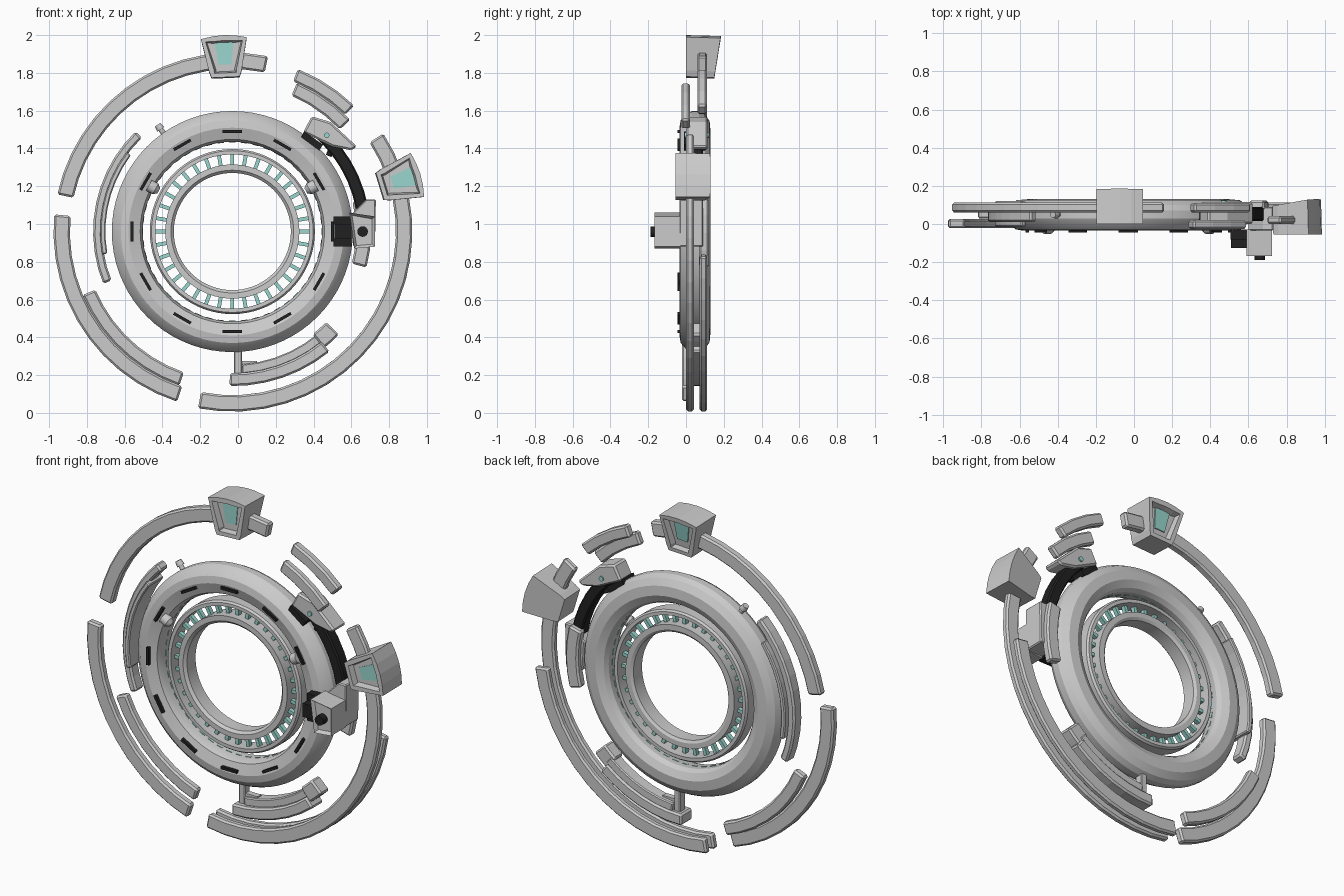
import bpy, bmesh, math
from mathutils import Vector

if "Cube" in bpy.data.objects:
    bpy.data.objects.remove(bpy.data.objects["Cube"])

CX, CZ = -0.03, 0.96          # axis of all rings (runs along y)


def material(name, col):
    m = bpy.data.materials.new(name)
    m.diffuse_color = col
    m.use_nodes = True
    m.node_tree.nodes["Principled BSDF"].inputs["Base Color"].default_value = m.diffuse_color
    return m


TEAL = material("teal", (0.32, 0.68, 0.62, 1))
BLACK = material("black", (0.015, 0.015, 0.015, 1))


def polar(a, u, r, y):
    """Point at angle a (degrees), u along the tangent, r along the radius."""
    c, s = math.cos(math.radians(a)), math.sin(math.radians(a))
    return Vector((CX + r * c + u * s, y, CZ + r * s - u * c))


def finish(name, bm, mat=None, bevel=0.0, smooth=None):
    bmesh.ops.recalc_face_normals(bm, faces=bm.faces)
    me = bpy.data.meshes.new(name)
    bm.to_mesh(me)
    bm.free()
    ob = bpy.data.objects.new(name, me)
    bpy.context.collection.objects.link(ob)
    if mat:
        me.materials.append(mat)
    if bevel:
        b = ob.modifiers.new("bevel", 'BEVEL')
        b.width, b.segments, b.limit_method = bevel, 1, 'ANGLE'
        b.angle_limit = math.radians(40)
    if smooth:
        bpy.ops.object.select_all(action='DESELECT')
        bpy.context.view_layer.objects.active = ob
        ob.select_set(True)
        bpy.ops.object.shade_smooth_by_angle(angle=math.radians(smooth))
    return ob


def sweep(name, profile, a0=0, a1=360, n=72, **kw):
    """Turn an (r, y) profile around the axis from angle a0 to a1."""
    bm = bmesh.new()
    full = a1 - a0 == 360
    rows = [[bm.verts.new(polar(a0 + (a1 - a0) * i / n, 0, r, y)) for r, y in profile]
            for i in range(n if full else n + 1)]
    k = len(profile)
    for i in range(n):
        p, q = rows[i], rows[(i + 1) % len(rows)]
        for j in range(k):
            bm.faces.new((p[j], p[(j + 1) % k], q[(j + 1) % k], q[j]))
    if not full:
        bm.faces.new(rows[0])
        bm.faces.new(rows[-1])
    return finish(name, bm, **kw)


def arc(name, r0, r1, y0, y1, a0, a1, bevel=0.01, **kw):
    n = max(2, round((a1 - a0) / 7))
    return sweep(name, [(r0, y0), (r1, y0), (r1, y1), (r0, y1)], a0, a1, n, bevel=bevel, **kw)


def prism(bm, front, back):
    f = [bm.verts.new(p) for p in front]
    b = [bm.verts.new(p) for p in back]
    n = len(f)
    caps = [bm.faces.new(f), bm.faces.new(b)]
    for i in range(n):
        bm.faces.new((f[i], f[(i + 1) % n], b[(i + 1) % n], b[i]))
    return caps


def plate(name, pts, y0, y1, recess=None, **kw):
    """Extrude an (x, z) outline from y0 to y1, optionally with a sunk front."""
    bm = bmesh.new()
    caps = prism(bm, [(x, y0, z) for x, z in pts], [(x, y1, z) for x, z in pts])
    bmesh.ops.recalc_face_normals(bm, faces=bm.faces)
    if recess:
        bmesh.ops.inset_region(bm, faces=[caps[0]], thickness=recess)
        bmesh.ops.translate(bm, verts=caps[0].verts, vec=(0, recess, 0))
    return finish(name, bm, **kw)


def box(name, x0, x1, y0, y1, z0, z1, **kw):
    return plate(name, [(x0, z0), (x1, z0), (x1, z1), (x0, z1)], y0, y1, **kw)


def blocks(name, count, r0, r1, half, y0, y1, mat, start=0):
    """A ring of equal small blocks in one object."""
    bm = bmesh.new()
    sq = [(-half, r0), (half, r0), (half, r1), (-half, r1)]
    for i in range(count):
        a = start + 360 * i / count
        prism(bm, [polar(a, u, r, y0) for u, r in sq], [polar(a, u, r, y1) for u, r in sq])
    return finish(name, bm, mat=mat)


def rod(name, p, q, r1, r2, mat=None, seg=16):
    d = Vector(q) - Vector(p)
    bm = bmesh.new()
    bmesh.ops.create_cone(bm, cap_ends=True, segments=seg, radius1=r1, radius2=r2, depth=d.length)
    rot = d.to_track_quat('Z', 'Y')
    for v in bm.verts:
        v.co = rot @ v.co + (Vector(p) + Vector(q)) / 2
    return finish(name, bm, mat=mat, smooth=35)


# main ring, its front slots and the teal dashes on its inner wall
sweep("main_ring", [(0.475, 0.015), (0.488, -0.015), (0.55, -0.035), (0.59, -0.028), (0.622, 0.0),
                    (0.638, 0.03), (0.638, 0.07), (0.622, 0.1), (0.585, 0.125), (0.53, 0.13),
                    (0.49, 0.11), (0.475, 0.085)], smooth=25)
blocks("ring_slots", 12, 0.522, 0.538, 0.052, -0.045, 0.0, BLACK)
blocks("inner_wall_dashes", 48, 0.472, 0.48, 0.018, 0.045, 0.053, TEAL)

# inner double band joined by teal rungs
sweep("inner_band", [(0.31, 0.01), (0.325, -0.005), (0.355, -0.005), (0.355, 0.1), (0.325, 0.1), (0.31, 0.09)],
      smooth=25)
sweep("middle_band", [(0.408, 0.0), (0.428, 0.0), (0.437, 0.012), (0.437, 0.088), (0.428, 0.1), (0.408, 0.1)],
      smooth=25)
blocks("rungs", 36, 0.35, 0.412, 0.01, 0.035, 0.06, TEAL)

# small studs on the ring
for i, a in enumerate((29, 151)):
    rod(f"inner_stud_{i}", polar(a, 0, 0.505, -0.02), polar(a, 0, 0.465, -0.02), 0.032, 0.032)
    rod(f"inner_stud_tip_{i}", polar(a, 0, 0.465, -0.02), polar(a, 0, 0.445, -0.02), 0.032, 0.015)
rod("outer_peg", polar(125, 0, 0.62, 0.05), polar(125, 0, 0.665, 0.05), 0.014, 0.014)
rod("outer_peg_head", polar(125, 0, 0.66, 0.05), polar(125, 0, 0.69, 0.05), 0.022, 0.018)

# outer broken arcs
arc("arc_upper_left", 0.86, 0.947, 0.06, 0.112, 78.5, 168)
arc("arc_left", 0.86, 0.947, -0.022, 0.025, 174.5, 252)
arc("arc_left_inner", 0.788, 0.862, 0.028, 0.075, 203, 251)
arc("arc_right_front", 0.866, 0.953, 0.0, 0.042, -101, 33)
arc("arc_right_back", 0.866, 0.953, 0.072, 0.112, -101, -8)
arc("arc_short_outer", 0.858, 0.928, 0.06, 0.11, 46, 68)
arc("arc_short_inner", 0.785, 0.86, -0.025, 0.02, 43.5, 66.5)

# curved side panel
arc("side_panel", 0.69, 0.737, 0.01, 0.085, 134, 202)
arc("side_panel_plate", 0.672, 0.7, -0.015, 0.12, 143, 190, bevel=0.006)

# lower segment with stepped inside, and its post
arc("lower_segment", 0.75, 0.818, 0.0, 0.11, -91, -51)
arc("lower_segment_lip", 0.705, 0.755, 0.025, 0.1, -86, -50, bevel=0.006)
arc("lower_segment_end", 0.69, 0.785, 0.015, 0.095, -52, -44)
box("lower_post", -0.02, 0.02, 0.035, 0.085, 0.2, 0.34, bevel=0.005)
box("lower_post_foot", 0.02, 0.1, 0.04, 0.075, 0.25, 0.275)


# two window housings, with sunk panes
def window(tag, a, y, back_pane):
    pts = [(-0.121, 1.025), (-0.06, 1.037), (0, 1.041), (0.06, 1.037), (0.121, 1.025),
           (0.086, 0.85), (0.074, 0.818), (-0.074, 0.818), (-0.086, 0.85)]
    bm = bmesh.new()
    caps = prism(bm, [polar(a, u, r, y) for u, r in pts],
                 [polar(a, u, r - 0.005, y + 0.15 + (r - 0.82) * 0.16) for u, r in pts])
    bmesh.ops.recalc_face_normals(bm, faces=bm.faces)
    pane = [(-0.05, 1.002), (0.05, 1.002), (0.034, 0.885), (-0.034, 0.885)]
    for face, sgn in ((caps[0], 1), (caps[1], -1)):
        if sgn < 0 and not back_pane:
            continue
        bmesh.ops.inset_region(bm, faces=[face], thickness=0.028)
        bmesh.ops.inset_region(bm, faces=[face], thickness=0.01)
        bmesh.ops.translate(bm, verts=face.verts, vec=(0, 0.035 * sgn, 0))
    finish(f"window_housing_{tag}", bm)
    for side in (("front", "back") if back_pane else ("front",)):
        bm = bmesh.new()
        d = (lambda r: y + 0.031) if side == "front" else (lambda r: y + 0.116 + (r - 0.82) * 0.16)
        prism(bm, [polar(a, u, r, d(r)) for u, r in pane],
              [polar(a, u, r, d(r) + 0.006) for u, r in pane])
        finish(f"window_pane_{tag}_{side}", bm, mat=TEAL)


window("top", 92.5, 0.0, True)
window("right", 17, -0.055, False)

# black hose arc with its upper clamp
arc("hose", 0.665, 0.73, 0.015, 0.09, 10, 52, bevel=0.008, mat=BLACK)
plate("upper_clamp", [(0.39, 1.57), (0.49, 1.54), (0.63, 1.41), (0.6, 1.39), (0.5, 1.41), (0.345, 1.485)],
      0.0, 0.115, bevel=0.01)
for y in (-0.004, 0.119):
    rod("clamp_screw", (0.47, y - 0.004, 1.47), (0.47, y + 0.004, 1.47), 0.014, 0.014, TEAL)
plate("clamp_pad", [(0.35, 1.49), (0.45, 1.42), (0.43, 1.39), (0.335, 1.46)], -0.01, 0.1, mat=BLACK)
rod("clamp_pin", (0.5, 0.05, 1.41), (0.48, 0.05, 1.36), 0.016, 0.016, BLACK)

# right grip: backing bar, head, black bracket and knob
arc("grip_bar", 0.655, 0.735, 0.07, 0.122, -15, 14)
plate("grip_back", [(0.61, 0.88), (0.725, 0.88), (0.73, 1.13), (0.68, 1.13), (0.6, 1.05)], -0.035, 0.09,
      bevel=0.006)
plate("grip_head", [(0.615, 0.87), (0.725, 0.88), (0.725, 1.04), (0.59, 1.06)], -0.168, -0.03, recess=0.02)
rod("grip_knob", (0.66, -0.188, 0.96), (0.66, -0.13, 0.96), 0.028, 0.028, BLACK)
plate("grip_bracket", [(0.505, 0.88), (0.6, 0.88), (0.6, 1.04), (0.505, 1.04), (0.505, 1.0), (0.52, 0.99),
                       (0.52, 0.93), (0.505, 0.92)], -0.08, -0.03, mat=BLACK)
box("grip_bracket_front", 0.51, 0.6, -0.125, -0.07, 0.92, 1.0, mat=BLACK)
